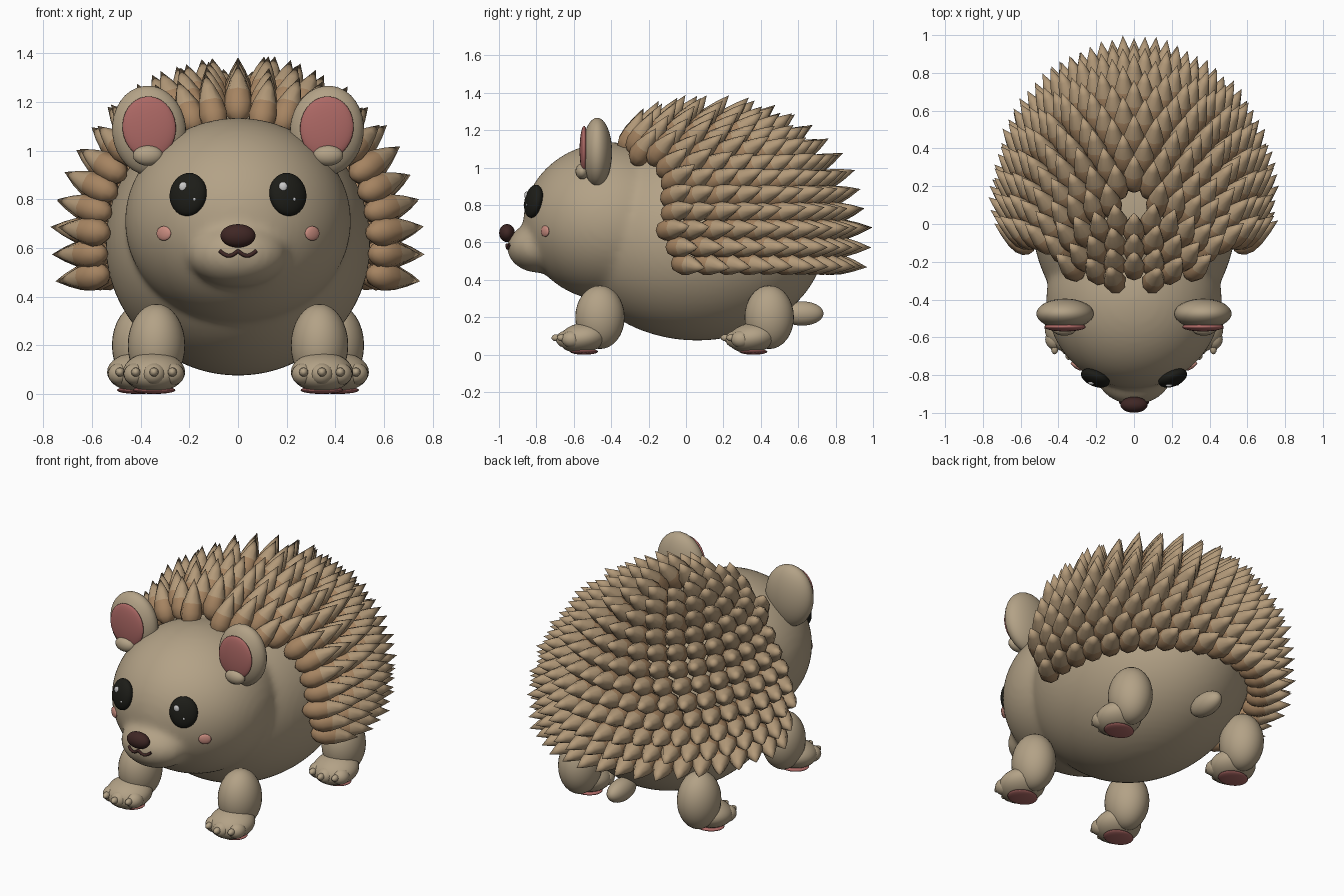
import bpy, bmesh, math, random
from mathutils import Vector

if "Cube" in bpy.data.objects:
    bpy.data.objects.remove(bpy.data.objects["Cube"])

random.seed(4)


def mat(name, rgb):
    m = bpy.data.materials.new(name)
    m.diffuse_color = (*rgb, 1)
    m.use_nodes = True
    m.node_tree.nodes["Principled BSDF"].inputs["Base Color"].default_value = m.diffuse_color
    return m


TAN = mat("tan", (0.45, 0.36, 0.24))
BROWN = mat("spine_brown", (0.38, 0.23, 0.12))
TIP = mat("spine_tan", (0.45, 0.32, 0.19))
PINK = mat("pink", (0.42, 0.14, 0.13))
BLUSH = mat("blush", (0.60, 0.27, 0.22))
DARK = mat("dark_brown", (0.05, 0.02, 0.018))
BLACK = mat("black", (0.012, 0.012, 0.009))
WHITE = mat("white", (0.8, 0.8, 0.8))


def ball(name, loc, radii, m, rot=(0, 0, 0), seg=32):
    bpy.ops.mesh.primitive_uv_sphere_add(segments=seg, ring_count=seg // 2, location=loc, rotation=rot)
    o = bpy.context.object
    o.name = name
    o.scale = radii
    o.data.materials.append(m)
    bpy.ops.object.shade_smooth()
    return o


# Body, head and muzzle fused into one soft skin
C = Vector((0, 0.06, 0.62))
HC, HR = Vector((0, -0.4, 0.71)), Vector((0.465, 0.47, 0.425))
skin = [ball("muzzle", (0, -0.785, 0.572), (0.205, 0.172, 0.135), TAN, seg=64),
        ball("head", HC, HR, TAN, seg=64),
        ball("body", C, (0.545, 0.685, 0.545), TAN, seg=64)]
for o in skin:
    o.select_set(True)
bpy.ops.object.join()
body = bpy.context.object
body.name = "body_and_head"
bpy.ops.object.transform_apply(location=True, rotation=True, scale=True)
rm = body.modifiers.new("fuse", 'REMESH')
rm.mode = 'VOXEL'
rm.voxel_size = 0.018
rm.use_smooth_shade = True
sm = body.modifiers.new("soften", 'SMOOTH')
sm.factor = 0.5
sm.iterations = 14
ball("tail", (0, 0.62, 0.22), (0.06, 0.115, 0.065), TAN)


def head_y(x, z):
    return HC.y - HR.y * math.sqrt(max(0, 1 - (x / HR.x) ** 2 - ((z - HC.z) / HR.z) ** 2))


# Nose and mouth
ball("nose", (0, -0.957, 0.65), (0.072, 0.042, 0.048), DARK)
cu = bpy.data.curves.new("mouth", 'CURVE')
cu.dimensions = '3D'
cu.bevel_depth = 0.008
cu.bevel_resolution = 2
cu.use_fill_caps = True
sp = cu.splines.new('POLY')
n = 25
sp.points.add(n - 1)
for i in range(n):
    t = -1 + 2 * i / (n - 1)
    x = 0.075 * t
    sp.points[i].co = (x, -0.957 + 2.5 * x * x, 0.588 - 0.02 * abs(math.sin(math.pi * t)), 1)
mouth = bpy.data.objects.new("mouth", cu)
bpy.context.collection.objects.link(mouth)
cu.materials.append(DARK)

for s, side in ((-1, "left"), (1, "right")):
    # Eyes with two highlights, and cheeks
    ball(f"eye_{side}", (s * 0.205, -0.815, 0.82), (0.08, 0.042, 0.09), BLACK, (-0.2, 0, s * 0.38))
    ball(f"eye_glint_{side}", (s * 0.205 - 0.02, -0.842 - (0.012 if s > 0 else 0), 0.852), (0.018, 0.01, 0.02), WHITE, seg=16)
    ball(f"eye_spark_{side}", (s * 0.205 + 0.026, -0.85 - (0.0 if s > 0 else 0.012), 0.80), (0.007, 0.006, 0.008), WHITE, seg=12)
    ball(f"cheek_{side}", (s * 0.305, head_y(0.305, 0.66) - 0.003, 0.66), (0.036, 0.012, 0.03), BLUSH, (0, 0, s * 0.6), 16)
    # Ears
    ball(f"ear_{side}", (s * 0.365, -0.475, 1.082), (0.152, 0.08, 0.185), TAN, (0, s * 0.1, 0))
    ball(f"inner_ear_{side}", (s * 0.365, -0.545, 1.095), (0.11, 0.024, 0.128), PINK, (0, s * 0.1, 0))
    ball(f"ear_fold_{side}", (s * 0.37, -0.555, 0.98), (0.062, 0.036, 0.042), TAN, seg=20)
    # Legs, feet, toes, claws and pads
    for part, lx, ly in (("front", 0.335, -0.46), ("hind", 0.40, 0.445)):
        tag = f"{part}_{side}"
        ball(f"leg_{tag}", (s * lx, ly, 0.2), (0.118, 0.132, 0.17), TAN)
        fx = lx + 0.01
        ball(f"foot_{tag}", (s * fx, ly - 0.09, 0.09), (0.128, 0.13, 0.08), TAN, (0.15, 0, 0))
        for k in (-1, 0, 1):
            tx, ty = s * fx + k * 0.075, ly - 0.18 + 0.03 * abs(k)
            ball(f"toe_{tag}_{k + 2}", (tx, ty, 0.082), (0.05, 0.055, 0.046), TAN, seg=20)
            ball(f"claw_{tag}_{k + 2}", (tx, ty - 0.052, 0.09), (0.019, 0.028, 0.019), TAN, seg=12)
        ball(f"pad_{tag}", (s * fx, ly - 0.085, 0.016), (0.088, 0.075, 0.016), PINK, seg=24)

# Coat of spines: teardrops in rings around the back, swept backwards
SR = Vector((0.575, 0.68, 0.585))
PROFILE = [(0.04, 0.028), (0.14, 0.051), (0.30, 0.061), (0.50, 0.053), (0.75, 0.030)]
SIDES = 8
bm = bmesh.new()


def spine(p, d, length):
    q = d.to_track_quat('Z', 'Y')
    at = lambda x, y, t: bm.verts.new(p + q @ Vector((x, y, t * length)))
    base, tip = at(0, 0, 0), at(0, 0, 1)
    rings = [[at(r * math.cos(a), r * math.sin(a), t)
              for a in (2 * math.pi * i / SIDES for i in range(SIDES))] for t, r in PROFILE]
    for i in range(SIDES):
        j = (i + 1) % SIDES
        fs = [bm.faces.new((base, rings[0][j], rings[0][i]))]
        for a, b in zip(rings, rings[1:]):
            fs.append(bm.faces.new((a[i], a[j], b[j], b[i])))
        fs.append(bm.faces.new((rings[-1][i], rings[-1][j], tip)))
        for k, f in enumerate(fs):
            f.smooth = True
            f.material_index = 0 if k < 4 else 1


ROWS = 12
for row in range(ROWS):
    th = 0.20 + row * (1.79 - 0.20) / (ROWS - 1)
    count = max(6, round(2 * math.pi * math.sin(th) * 0.62 / 0.1))
    for i in range(count):
        ph = 2 * math.pi * (i + 0.5 * (row % 2)) / count + math.pi / 2
        u = Vector((math.sin(th) * math.cos(ph), math.sin(th) * math.sin(ph), math.cos(th)))
        p = C + Vector(u[k] * SR[k] for k in range(3))
        if p.y < (-0.33 if th < 0.80 else -0.14):
            continue
        nrm = Vector(u[k] / SR[k] for k in range(3)).normalized()
        d = (nrm * 0.68 + Vector((0, 0.62, 0.04))).normalized()
        spine(p - d * 0.025, d, 0.275 * random.uniform(0.93, 1.05))
me = bpy.data.meshes.new("spines")
bm.to_mesh(me)
bm.free()
me.materials.append(BROWN)
me.materials.append(TIP)
bpy.context.collection.objects.link(bpy.data.objects.new("spines", me))
